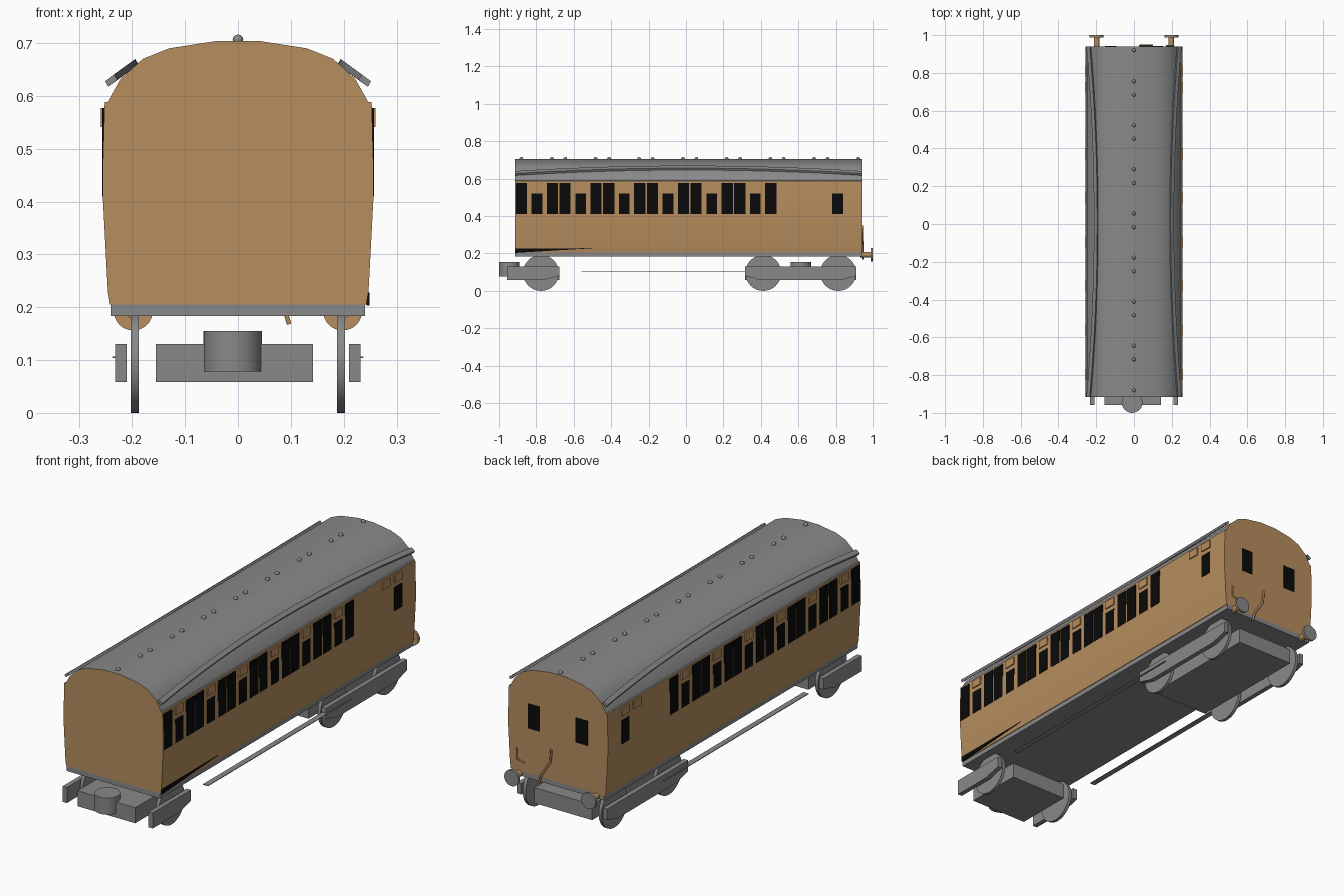
import bpy, bmesh, math
from mathutils import Vector, Matrix

cube = bpy.data.objects.get("Cube")
if cube:
    bpy.data.objects.remove(cube, do_unlink=True)


def material(name, rgb):
    m = bpy.data.materials.new(name)
    m.use_nodes = True
    m.diffuse_color = (*rgb, 1)
    m.node_tree.nodes["Principled BSDF"].inputs["Base Color"].default_value = (*rgb, 1)
    return m


BROWN = material("varnished_brown", (0.47, 0.27, 0.112))
GREY = material("plain_grey", (0.25, 0.25, 0.25))
BLACK = material("window_black", (0.003, 0.003, 0.003))
FRONT, BACK = -0.915, 0.94


def finish(name, bm, mats, smooth=None):
    bmesh.ops.recalc_face_normals(bm, faces=bm.faces)
    mesh = bpy.data.meshes.new(name)
    bm.to_mesh(mesh)
    bm.free()
    ob = bpy.data.objects.new(name, mesh)
    bpy.context.collection.objects.link(ob)
    for m in mats:
        mesh.materials.append(m)
    if smooth:
        bpy.ops.object.select_all(action="DESELECT")
        ob.select_set(True)
        bpy.context.view_layer.objects.active = ob
        bpy.ops.object.shade_smooth_by_angle(angle=math.radians(smooth))
    return ob


def box(name, x, y, z, mat):
    bm = bmesh.new()
    bmesh.ops.create_cube(bm, size=1)
    for v in bm.verts:
        v.co = [(a + b) / 2 + c * (b - a) for c, (a, b) in zip(v.co, (x, y, z))]
    return finish(name, bm, [mat])


def prism(points, start, offset):
    """Extrude a closed outline; start places each 2D point."""
    bm = bmesh.new()
    face = bm.faces.new([bm.verts.new(start(a, b)) for a, b in points])
    out = bmesh.ops.extrude_face_region(bm, geom=[face], use_keep_orig=True)
    moved = [g for g in out["geom"] if isinstance(g, bmesh.types.BMVert)]
    bmesh.ops.translate(bm, verts=moved, vec=offset)
    return bm


def cylinder(name, centre, radius, depth, axis, mat, sides=32):
    bm = bmesh.new()
    bmesh.ops.create_cone(bm, cap_ends=True, segments=sides, radius1=radius,
                          radius2=radius, depth=depth)
    turn = Vector((0, 0, 1)).rotation_difference(Vector(axis)).to_matrix().to_4x4()
    bmesh.ops.transform(bm, matrix=Matrix.Translation(centre) @ turn, verts=bm.verts)
    return finish(name, bm, [mat], 30)


def pipe(name, points, radius, mat):
    curve = bpy.data.curves.new(name, "CURVE")
    curve.dimensions = "3D"
    curve.bevel_depth = radius
    curve.bevel_resolution = 1
    spline = curve.splines.new("POLY")
    spline.points.add(len(points) - 1)
    for p, co in zip(spline.points, points):
        p.co = (*co, 1)
    ob = bpy.data.objects.new(name, curve)
    bpy.context.collection.objects.link(ob)
    curve.materials.append(mat)


# Body shell: brown walls and ends, grey arched roof skin
half = [(0.243, 0.205), (0.247, 0.23), (0.256, 0.4), (0.256, 0.48), (0.253, 0.588),
        (0.246, 0.589), (0.222, 0.632), (0.18, 0.67), (0.13, 0.69), (0.04, 0.704)]
outline = half + [(-x, z) for x, z in reversed(half)]
bm = prism(outline, lambda x, z: (x, FRONT, z), (0, BACK - FRONT, 0))
bm.normal_update()
for f in bm.faces:
    if abs(f.normal.y) < 0.5 and f.calc_center_median().z > 0.5885:
        f.material_index = 1
finish("body_shell", bm, [BROWN, GREY], 25)
box("floor_frame", (-0.24, 0.24), (FRONT, BACK), (0.183, 0.207), GREY)

# Side windows, door windows and ventilator hoods
doors = [-0.797 + 0.2335 * k for k in range(6)]
for side, label in ((1, "left"), (-1, "right")):
    def side_box(name, y, w, z, x, mat):
        xs = sorted((side * x[0], side * x[1]))
        box(f"{label}_{name}", xs, (y - w / 2, y + w / 2), z, mat)

    for y in doors:
        for dy in (-0.083, 0.083):
            side_box("tall_window", y + dy, 0.06, (0.41, 0.577), (0.25, 0.2575), BLACK)
    for y in doors + [0.81]:
        side_box("door_window", y, 0.057, (0.41, 0.52), (0.25, 0.2575), BLACK)
    for y in doors + [0.724, 0.81]:
        side_box("vent_hood", y, 0.056, (0.541, 0.577), (0.25, 0.26), BROWN)

    # End window
    box(f"{label}_end_window", (side * 0.123 - 0.031, side * 0.123 + 0.031),
        (BACK - 0.002, BACK + 0.002), (0.415, 0.53), BLACK)

    # Curved rain strip on the roof
    bm = bmesh.new()
    rings = []
    steps = 16
    length = Vector((0.8, 0, -0.6))
    out = Vector((0.5, 0, 0.87))
    for i in range(steps + 1):
        t = 2 * i / steps - 1
        mid = Vector((0.2 + 0.04 * t * t, 0, 0.658 - 0.029 * t * t))
        ring = []
        for a, b in ((-1, -1), (1, -1), (1, 1), (-1, 1)):
            p = mid + length * a * 0.011 + out * b * 0.006
            y = FRONT + (BACK - FRONT) * i / steps
            ring.append(bm.verts.new((side * p.x, y, p.z)))
        rings.append(ring)
    for r, s in zip(rings, rings[1:]):
        for k in range(4):
            bm.faces.new((r[k], r[k - 1], s[k - 1], s[k]))
    bm.faces.new(rings[0])
    bm.faces.new(rings[-1])
    finish(f"{label}_rain_strip", bm, [GREY])

    # Thin step board between the bogies
    box(f"{label}_step_board", sorted((side * 0.212, side * 0.238)), (-0.56, 0.5),
        (0.104, 0.107), GREY)

    # Buffer at the back end
    x = side * 0.198
    cylinder(f"{label}_buffer_shaft", (x, 0.96, 0.193), 0.015, 0.06, (0, 1, 0), BROWN, 16)
    cylinder(f"{label}_buffer_back", (x, 0.991, 0.193), 0.037, 0.006, (0, 1, 0), BROWN)
    cylinder(f"{label}_buffer_face", (x, 0.997, 0.193), 0.037, 0.006, (0, 1, 0), GREY)

# Dark wedge along the lower front of one side
bm = prism([(FRONT + 0.003, 0.203), (FRONT + 0.003, 0.227), (-0.5, 0.228)],
           lambda y, z: (0.243, y, z), (0.006, 0, 0))
finish("lower_dark_panel", bm, [BLACK])

# Roof lamp studs
studs = [0.92, -0.88]
for k in range(7):
    centre = 0.72 - 0.2335 * k
    studs += [centre - 0.036, centre + 0.036]
for y in studs:
    bm = bmesh.new()
    bmesh.ops.create_uvsphere(bm, u_segments=12, v_segments=8, radius=0.01)
    bmesh.ops.translate(bm, verts=bm.verts, vec=(0, y, 0.706))
    finish("roof_stud", bm, [GREY], 60)

# Pipes on the back end
pipe("back_pipe_long", [(0.03, 0.945, 0.35), (0.035, 0.945, 0.29),
                        (0.08, 0.946, 0.22), (0.097, 0.946, 0.168)], 0.005, BROWN)
pipe("back_pipe_short", [(0.21, 0.943, 0.31), (0.21, 0.943, 0.26),
                         (0.17, 0.943, 0.25)], 0.004, BROWN)


# Bogies: side frames, centre block, pivot and wheels
def bogie(name, frame, start, end, pivot, wheels):
    for side in (-1, 1):
        bm = prism(frame, lambda y, z: (side * 0.21, y, z), (side * 0.022, 0, 0))
        finish(f"{name}_side_frame", bm, [GREY])
        for y in wheels:
            cylinder(f"{name}_wheel", (side * 0.195, y, 0.096), 0.096, 0.015,
                     (1, 0, 0), GREY, 40)
    box(f"{name}_centre_block", (-0.155, 0.142), (start, end), (0.058, 0.13), GREY)
    cylinder(f"{name}_pivot", (-0.01, pivot, 0.1165), 0.055, 0.077, (0, 0, 1), GREY)


bogie("rear_bogie", [(0.315, 0.13), (0.91, 0.13), (0.91, 0.08), (0.83, 0.058),
                     (0.395, 0.058), (0.315, 0.08)], 0.315, 0.91, 0.613, (0.413, 0.813))
bogie("front_bogie", [(-0.957, 0.13), (-0.677, 0.13), (-0.677, 0.08), (-0.76, 0.058),
                      (-0.957, 0.058)], -0.957, -0.677, -0.945, (-0.775,))
